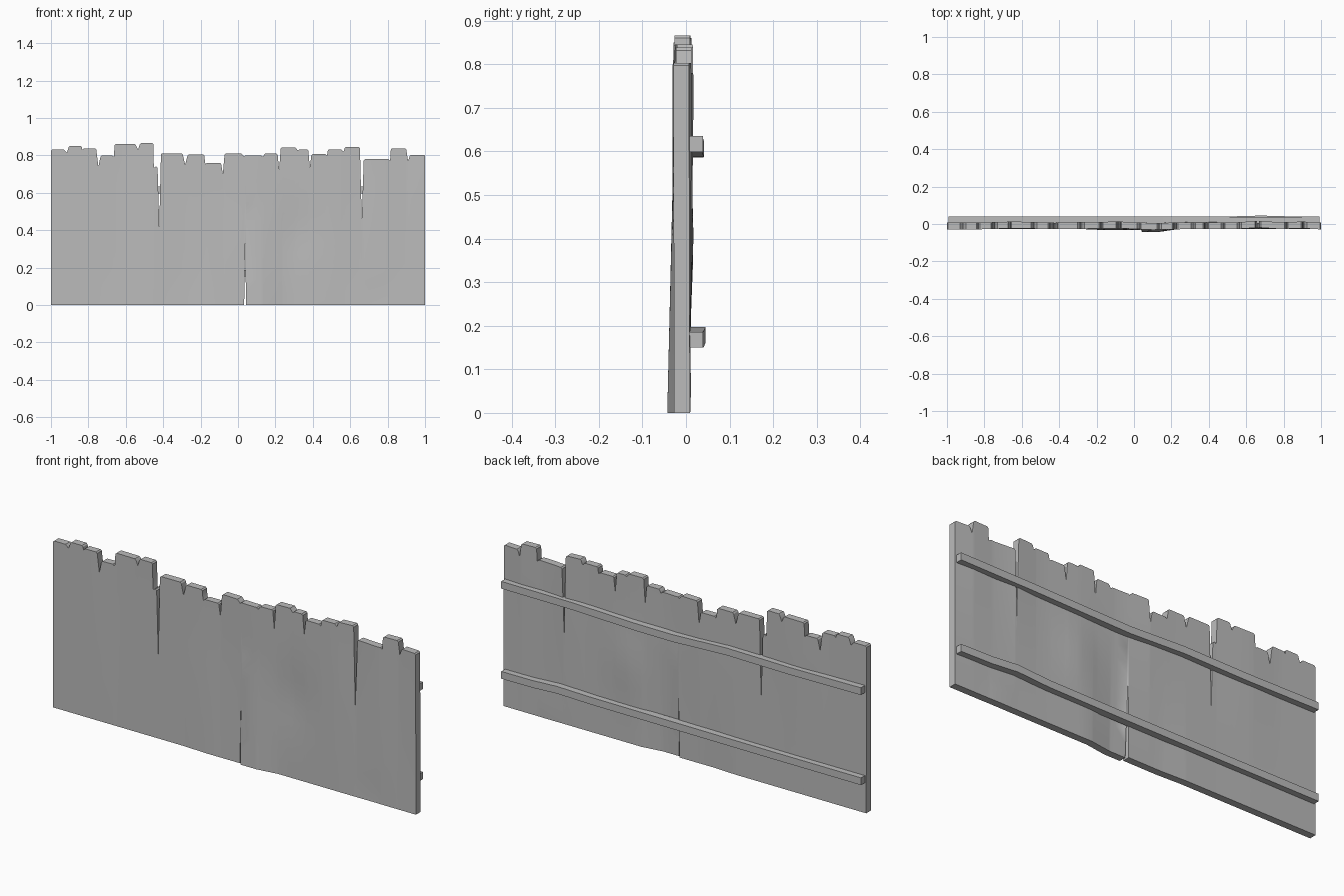
import bpy, bmesh, math

if "Cube" in bpy.data.objects:
    bpy.data.objects.remove(bpy.data.objects["Cube"])

wood = bpy.data.materials.new("weathered grey")
wood.use_nodes = True
GREY = (0.5, 0.5, 0.5, 1)
wood.diffuse_color = GREY
wood.node_tree.nodes["Principled BSDF"].inputs["Base Color"].default_value = GREY


def sample(line, x):
    """Height of a polyline at x."""
    for (a, p), (b, q) in zip(line, line[1:]):
        if x <= b:
            return p + (q - p) * (x - a) / (b - a)
    return line[-1][1]


def finish(name, bm):
    bmesh.ops.recalc_face_normals(bm, faces=bm.faces[:])
    mesh = bpy.data.meshes.new(name)
    bm.to_mesh(mesh)
    bm.free()
    obj = bpy.data.objects.new(name, mesh)
    bpy.context.collection.objects.link(obj)
    mesh.materials.append(wood)
    bpy.ops.object.select_all(action='DESELECT')
    obj.select_set(True)
    bpy.context.view_layer.objects.active = obj
    bpy.ops.object.shade_smooth_by_angle(angle=math.radians(30))


# Boards: left x, right x, top height, depth of the notch after the board
boards = [
    (-1, -.925, .832, .815), (-.905, -.835, .85, .83), (-.83, -.758, .838, .74),
    (-.735, -.667, .80, .80), (-.66, -.545, .86, .83), (-.525, -.453, .866, .74),
    (-.447, -.43, .74, .42), (-.412, -.295, .811, .75), (-.27, -.18, .805, .76),
    (-.172, -.09, .76, .70), (-.072, .022, .811, .80), (.032, .13, .80, .80),
    (.14, .212, .81, .72), (.228, .312, .843, .83), (.322, .376, .832, .735),
    (.392, .472, .807, .80), (.48, .558, .832, .82), (.57, .652, .845, .45),
    (.672, .81, .78, .78), (.817, .90, .838, .77), (.918, 1, .803, .80)]
top = []
for i, (a, b, z, notch) in enumerate(boards):
    chip = .006
    top += [(a, z - chip), (a + chip, z), (b - chip, z), (b, z - chip)]
    if i + 1 < len(boards):
        top.append(((b + boards[i + 1][0]) / 2, min(notch, z - chip)))

# Lower edge with one long split, and its forward bulge
bottom = [(-1, 0), (.033, 0), (.038, .39), (.043, 0), (1, 0)]
bulge = [(-1, 0), (-.28, 0), (-.15, -.006), (.036, -.005),
         (.043, -.016), (.13, -.016), (.24, 0), (1, 0)]
wave = [(-1, -.002), (-.8, -.001), (-.65, .004), (-.45, 0), (-.2, .002),
        (-.08, .004), (.1, -.004), (.3, 0), (.55, 0), (.67, .008),
        (.78, 0), (.9, .004), (1, -.002)]


def warp(x, z):
    """Depth offset of the boards, strongest near the ground."""
    low = max(0, 1 - z / .55)
    belly = .008 * math.exp(-((x - .32) / .1) ** 2 - ((z - .4) / .16) ** 2)
    dent = .008 * math.exp(-((x - .74) / .04) ** 2 - ((z - .06) / .05) ** 2)
    return sample(bulge, x) * low + sample(wave, x) * min(1, z / .7) + belly + dent


columns = sorted({round(x, 4) for line in (top, bottom, bulge, wave) for x, _ in line})
ROWS = 12
bm = bmesh.new()
grids = []
for y in (-.027, .009):
    grid = []
    for x in columns:
        lo, hi = sample(bottom, x), sample(top, x)
        heights = [lo + (hi - lo) * r / ROWS for r in range(ROWS + 1)]
        grid.append([bm.verts.new((x, y + warp(x, z), z)) for z in heights])
    grids.append(grid)
front, back = grids
last = len(columns) - 1
for i in range(last):
    for r in range(ROWS):
        for g in grids:
            bm.faces.new((g[i][r], g[i + 1][r], g[i + 1][r + 1], g[i][r + 1]))
    for r in (0, ROWS):
        bm.faces.new((front[i][r], front[i + 1][r], back[i + 1][r], back[i][r]))
for i in (0, last):
    for r in range(ROWS):
        bm.faces.new((front[i][r], front[i][r + 1], back[i][r + 1], back[i][r]))
finish("fence_boards", bm)


# Back rails: gently crooked square bars
def rail(name, path):
    bm = bmesh.new()
    rings = []
    for x, y, z in path:
        rings.append([bm.verts.new((x, y + dy, z + dz)) for dy, dz in
                      ((-.018, -.018), (.018, -.018), (.018, .018), (-.018, .018))])
    for a, b in zip(rings, rings[1:]):
        for k in range(4):
            n = (k + 1) % 4
            bm.faces.new((a[k], a[n], b[n], b[k]))
    bm.faces.new(rings[0])
    bm.faces.new(rings[-1])
    finish(name, bm)


rail("upper_rail", [(-.992, .021, .617), (-.6, .021, .613), (-.25, .021, .617),
                    (.05, .021, .604), (.25, .023, .606), (.6, .02, .615), (.992, .021, .617)])
rail("lower_rail", [(-.992, .021, .168), (-.5, .021, .168), (.1, .021, .170),
                    (.5, .022, .172), (.68, .027, .179), (.82, .023, .170), (.992, .021, .168)])
